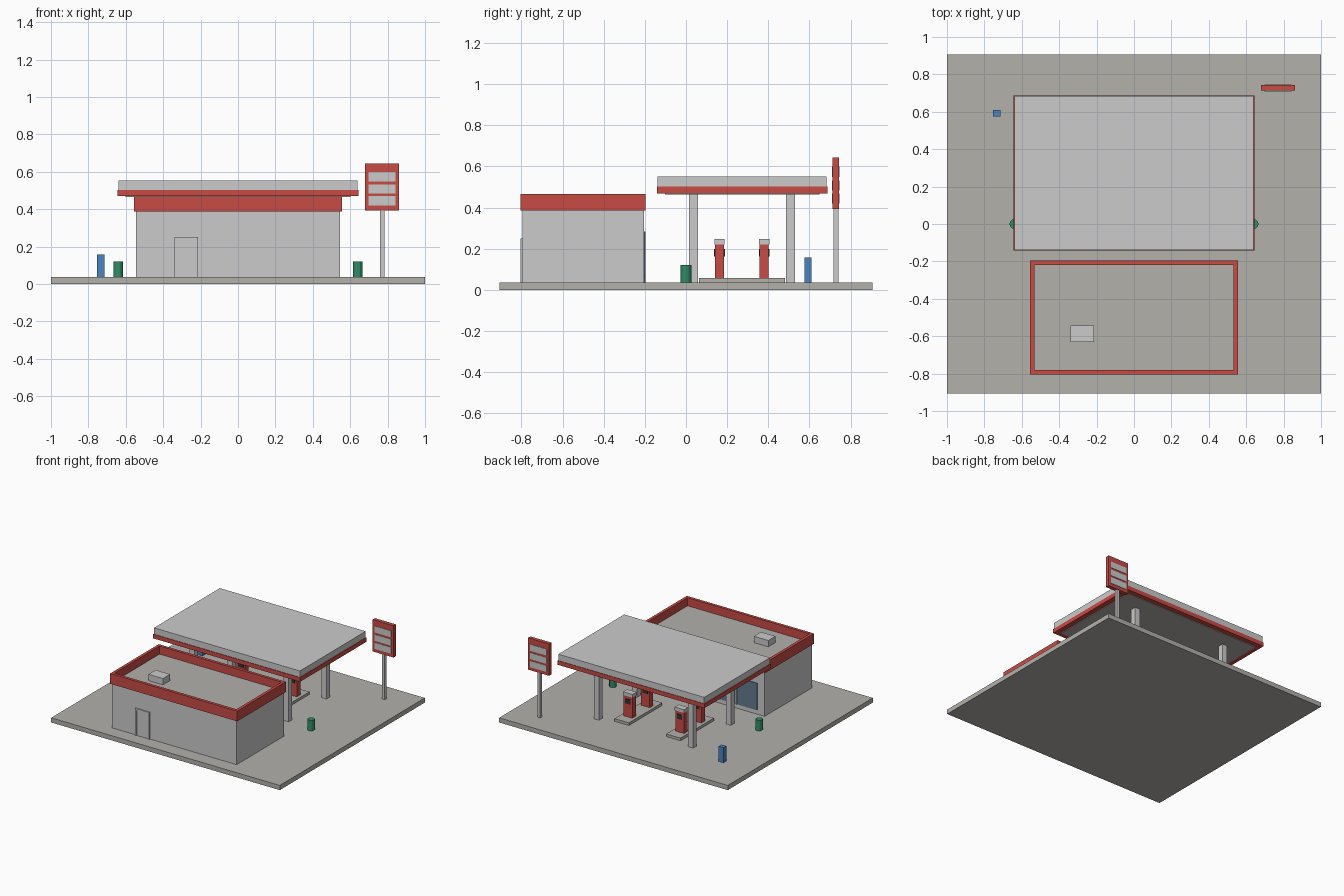
import bpy, bmesh

if "Cube" in bpy.data.objects:
    bpy.data.objects.remove(bpy.data.objects["Cube"])


def mat(name, r, g, b):
    m = bpy.data.materials.new(name)
    m.diffuse_color = (r, g, b, 1)
    m.use_nodes = True
    m.node_tree.nodes["Principled BSDF"].inputs["Base Color"].default_value = m.diffuse_color
    return m


RED = mat("red_paint", 0.58, 0.07, 0.06)
GREEN = mat("green_paint", 0.03, 0.27, 0.14)
BLUE = mat("blue_paint", 0.07, 0.23, 0.52)
GLASS = mat("dark_glass", 0.13, 0.19, 0.27)
DARK = mat("dark_screen", 0.03, 0.03, 0.04)
PAVING = mat("paving", 0.45, 0.44, 0.41)
G = 0.037  # forecourt surface height


def finish(name, bm, material):
    me = bpy.data.meshes.new(name)
    bm.to_mesh(me)
    bm.free()
    ob = bpy.data.objects.new(name, me)
    bpy.context.collection.objects.link(ob)
    if material:
        me.materials.append(material)
    return ob


def box(name, x, y, z, material=None):
    """Box from (min, max) pairs on each axis."""
    bm = bmesh.new()
    bmesh.ops.create_cube(bm, size=1)
    for v in bm.verts:
        v.co = [r[0] if c < 0 else r[1] for c, r in zip(v.co, (x, y, z))]
    return finish(name, bm, material)


def around(c, w):
    return (c - w / 2, c + w / 2)


def ring(name, x, y, z, t, material=None):
    """Hollow rectangular band of wall thickness t."""
    bm = bmesh.new()
    rows = []
    for inset, h in ((0, z[0]), (0, z[1]), (t, z[1]), (t, z[0])):
        x0, x1, y0, y1 = x[0] + inset, x[1] - inset, y[0] + inset, y[1] - inset
        rows.append([bm.verts.new((a, b, h)) for a, b in
                     ((x0, y0), (x1, y0), (x1, y1), (x0, y1))])
    for i in range(4):
        for j in range(4):
            a, b, k = rows[i], rows[(i + 1) % 4], (j + 1) % 4
            bm.faces.new((a[j], a[k], b[k], b[j]))
    bmesh.ops.recalc_face_normals(bm, faces=bm.faces)
    return finish(name, bm, material)


# Forecourt slab
box("forecourt", (-1, 1), (-0.906, 0.906), (0, G), PAVING)

# Shop: walls, roof, parapet and rooftop unit
box("shop_walls", (-0.545, 0.545), (-0.795, -0.205), (G, 0.39))
box("shop_roof", (-0.54, 0.54), (-0.79, -0.21), (0.388, 0.403), PAVING)
ring("shop_parapet", (-0.556, 0.556), (-0.804, -0.196), (0.386, 0.467), 0.023, RED)
box("rooftop_unit", (-0.34, -0.214), (-0.632, -0.543), (0.40, 0.453))

# Service door on the front wall
box("service_door", (-0.326, -0.228), (-0.799, -0.79), (G, 0.238))
for n, x in (("left", (-0.34, -0.326)), ("right", (-0.228, -0.214))):
    box("service_door_jamb_" + n, x, (-0.804, -0.79), (G, 0.25))
box("service_door_head", (-0.326, -0.228), (-0.804, -0.79), (0.238, 0.25))

# Shop front facing the pumps: two windows and a central glass door
for n, x, z0 in (("left_window", (-0.48, -0.12), 0.07),
                 ("right_window", (0.12, 0.48), 0.07),
                 ("shop_door", (-0.08, 0.08), G)):
    box(n, x, (-0.21, -0.2), (z0, 0.283), GLASS)
    cx = (x[0] + x[1]) / 2
    box(n + "_mullion", around(cx, 0.012), (-0.21, -0.197), (z0, 0.283))

# Canopy: top slab, red fascia, soffit, columns
CX, CY = 0.638, 0.273
box("canopy_top", (-CX, CX), (CY - 0.411, CY + 0.411), (0.50, 0.552))
ring("canopy_fascia", (-0.643, 0.643), (CY - 0.415, CY + 0.415), (0.469, 0.502), 0.045, RED)
box("canopy_soffit", (-0.602, 0.602), (CY - 0.375, CY + 0.375), (0.464, 0.501), PAVING)
for x in (-0.412, 0.412):
    for y in (0.036, 0.508):
        box("canopy_column", around(x, 0.044), around(y, 0.044), (G, 0.466))

# Pump islands with two pumps each
for x in (-0.226, 0.226):
    box("pump_island", around(x, 0.125), (0.064, 0.48), (G, 0.058), PAVING)
    for y in (0.163, 0.38):
        box("pump_body", around(x, 0.076), around(y, 0.044), (0.057, 0.222), RED)
        box("pump_cap", around(x, 0.082), around(y, 0.05), (0.222, 0.248))
        box("pump_screen", around(x, 0.045), around(y, 0.052), (0.162, 0.2), DARK)

# Price sign on a post, blank panels on both faces
SX, SY = 0.77, 0.728
box("sign_post", around(SX, 0.024), around(SY, 0.024), (G, 0.40))
box("sign_board", around(SX, 0.184), around(SY, 0.03), (0.393, 0.644), RED)
for z in (0.444, 0.508, 0.574):
    box("sign_panel", around(SX, 0.144), around(SY, 0.037), around(z, 0.05))

# Litter bins
for x in (-0.64, 0.64):
    bm = bmesh.new()
    bmesh.ops.create_cone(bm, cap_ends=True, segments=12, radius1=0.026,
                          radius2=0.026, depth=0.084)
    finish("litter_bin", bm, GREEN).location = (x, 0, G + 0.042)

# Air and water stand
box("air_stand", (-0.755, -0.713), (0.575, 0.61), (G, 0.157), BLUE)
